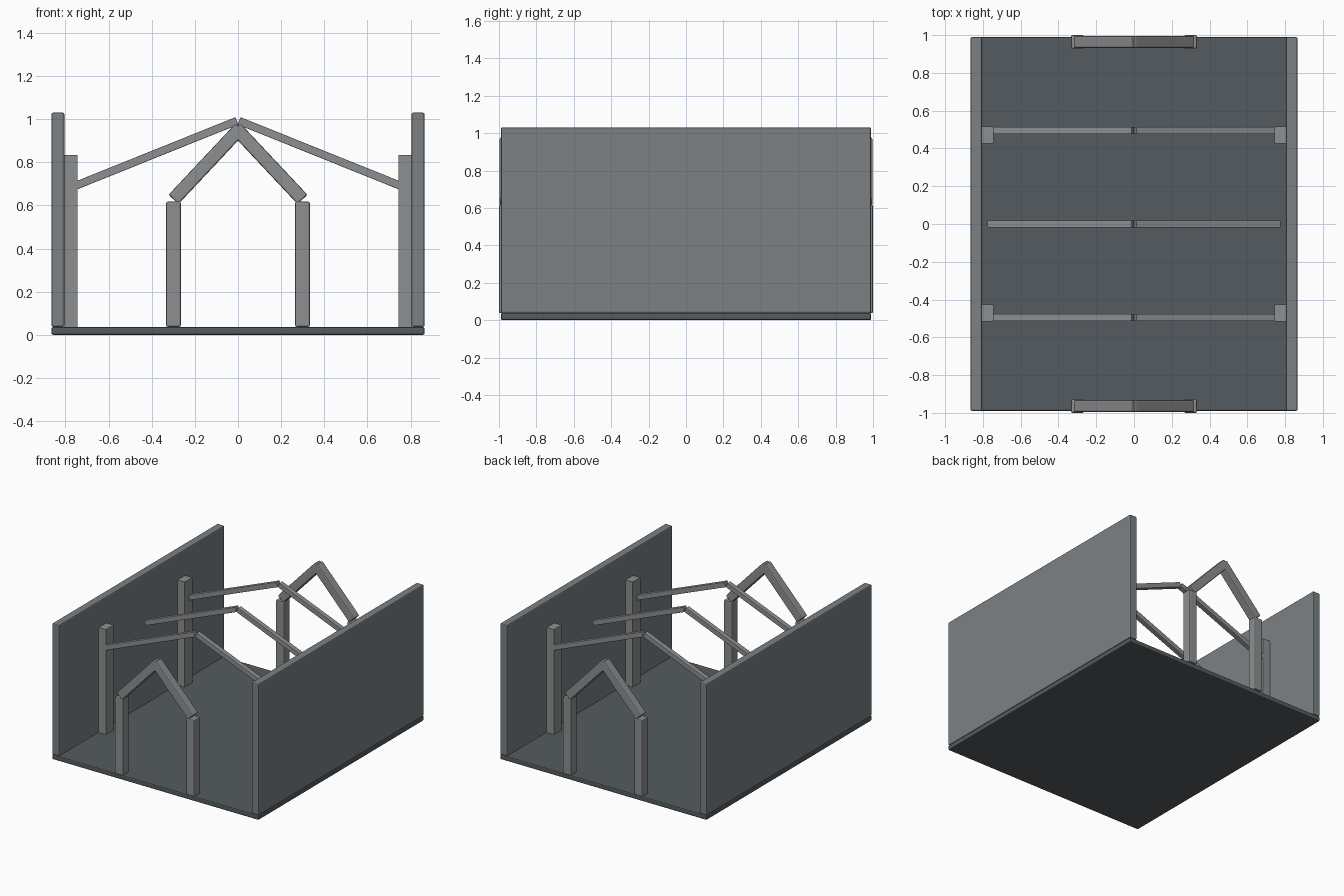
import bpy, bmesh
from math import radians, cos, sin
from mathutils import Matrix, Vector

if "Cube" in bpy.data.objects:
    bpy.data.objects.remove(bpy.data.objects["Cube"])


def material(name, r, g, b):
    m = bpy.data.materials.new(name)
    m.diffuse_color = (r, g, b, 1)
    m.use_nodes = True
    m.node_tree.nodes["Principled BSDF"].inputs["Base Color"].default_value = m.diffuse_color
    return m


timber = material("timber_grey", 0.27, 0.275, 0.28)
panel = material("wall_slate", 0.20, 0.22, 0.235)
slab = material("floor_slate", 0.09, 0.105, 0.115)


def box(name, centre, size, mat, bevel=0.0, tilt=0.0):
    """Box tilted about Y, with optional rounded edges."""
    bm = bmesh.new()
    bmesh.ops.create_cube(bm, size=1, matrix=Matrix.Diagonal((*size, 1)))
    me = bpy.data.meshes.new(name)
    bm.to_mesh(me)
    bm.free()
    ob = bpy.data.objects.new(name, me)
    bpy.context.collection.objects.link(ob)
    ob.location = centre
    ob.rotation_euler = (0, tilt, 0)
    me.materials.append(mat)
    if bevel:
        mod = ob.modifiers.new("rounded_edges", 'BEVEL')
        mod.width = bevel
        mod.segments = 2
    return ob


def span(name, x, y, z, mat, bevel=0.0):
    """Upright box given by its (min, max) extents."""
    lo, hi = Vector((x[0], y[0], z[0])), Vector((x[1], y[1], z[1]))
    return box(name, (lo + hi) / 2, hi - lo, mat, bevel)


FLOOR = 0.037

# Floor slab
span("floor", (-0.865, 0.865), (-0.99, 0.99), (0, FLOOR), slab, 0.008)

for s, side in ((-1, "left"), (1, "right")):
    # Side wall
    box(f"{side}_wall", (s * 0.835, 0, (FLOOR + 1.03) / 2),
        (0.06, 1.98, 1.03 - FLOOR), panel, 0.008)

    # Square posts against the wall
    for d, end in ((-1, "front"), (1, "back")):
        box(f"{side}_{end}_wall_post", (s * 0.776, d * 0.471, (FLOOR + 0.833) / 2),
            (0.062, 0.092, 0.833 - FLOOR), timber)

    # Thin rafters, sloping down from the ridge
    a, length = radians(21.9), 0.823
    rx, rz = 0.005 + length / 2 * cos(a), 0.992 - length / 2 * sin(a)
    for y, pos in ((-0.495, "front"), (0, "middle"), (0.495, "back")):
        box(f"{side}_{pos}_rafter", (s * rx, y, rz),
            (length, 0.037, 0.037), timber, 0.003, s * a)

    # Doorway frames at both ends: jamb and sloping brace
    for d, end in ((-1, "front"), (1, "back")):
        y = d * 0.964
        box(f"{side}_{end}_door_jamb", (s * 0.299, y, (FLOOR + 0.618) / 2),
            (0.069, 0.072, 0.618 - FLOOR), timber, 0.008)
        box(f"{side}_{end}_door_brace", (s * 0.144, y, 0.793),
            (0.453, 0.064, 0.063), timber, 0.008, s * radians(46.8))
